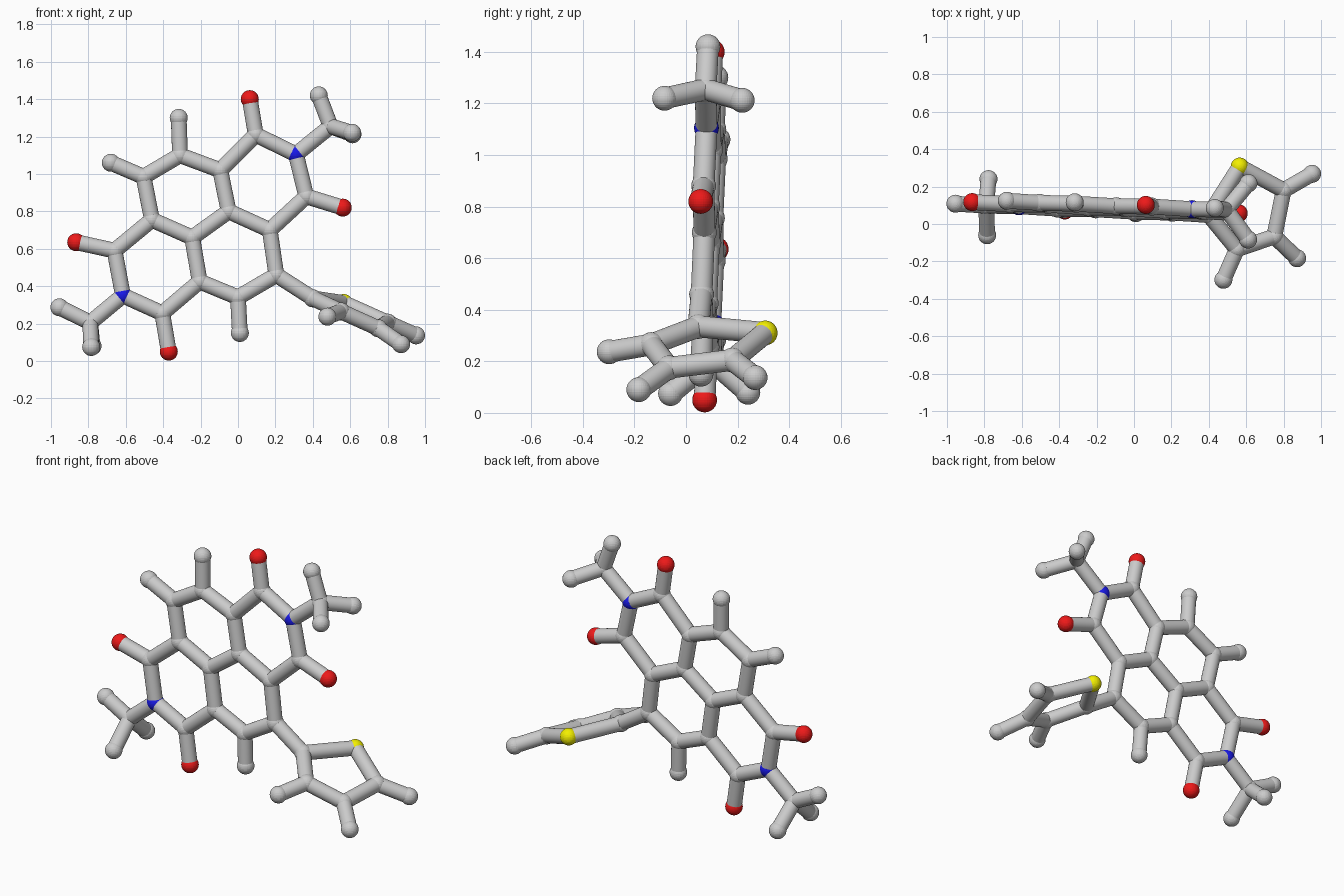
import bpy
from mathutils import Vector

if "Cube" in bpy.data.objects:
    bpy.data.objects.remove(bpy.data.objects["Cube"])

ATOM_R, BOND_R = 0.048, 0.042


def colour(name, rgb):
    m = bpy.data.materials.new(name)
    m.diffuse_color = (*rgb, 1)
    m.use_nodes = True
    m.node_tree.nodes["Principled BSDF"].inputs["Base Color"].default_value = m.diffuse_color
    return m


KINDS = {
    "C": ("carbon_atom", None),
    "H": ("hydrogen_atom", None),
    "O": ("oxygen_atom", colour("red", (0.85, 0.01, 0.01))),
    "N": ("nitrogen_atom", colour("blue", (0.01, 0.01, 0.8))),
    "S": ("sulfur_atom", colour("yellow", (0.9, 0.87, 0.0))),
}

# Atoms of the flat fused-ring core, as (x, z) in a slightly tilted plane
core = {
    "C1": (0.095, 1.21), "N1": (0.31, 1.105), "C2": (0.365, 0.88),
    "C3": (0.17, 0.70), "C4": (-0.05, 0.80), "C5": (-0.095, 1.02),
    "C6": (-0.31, 1.10), "C7": (-0.505, 0.985), "C8": (-0.46, 0.755),
    "C9": (-0.245, 0.66), "C10": (-0.205, 0.425), "C11": (0.0, 0.34),
    "C12": (0.205, 0.46), "C13": (-0.66, 0.59), "N2": (-0.615, 0.35),
    "C14": (-0.405, 0.255),
    "O1": (0.063, 1.40), "O2": (0.56, 0.82),
    "O13": (-0.865, 0.635), "O14": (-0.37, 0.05),
    "H6": (-0.317, 1.30), "H7": (-0.68, 1.06), "H11": (0.01, 0.15),
    "C15": (0.495, 1.255), "H15": (0.432, 1.42),
    "C16": (-0.79, 0.205), "H16": (-0.955, 0.287),
}
pos = {k: Vector((x, 0.053 - 0.047 * x + 0.037 * z, z)) for k, (x, z) in core.items()}

# Out-of-plane methyl hydrogens and the twisted five-membered ring
spatial = {
    "H15a": (0.61, -0.083, 1.22), "H15b": (0.612, 0.218, 1.212),
    "H16a": (-0.785, -0.06, 0.075), "H16b": (-0.778, 0.24, 0.08),
    "C20": (0.40, 0.048, 0.335), "S21": (0.565, 0.307, 0.31),
    "C22": (0.80, 0.18, 0.205), "C23": (0.75, -0.067, 0.175),
    "C24": (0.55, -0.135, 0.265),
    "H22": (0.952, 0.268, 0.137), "H23": (0.872, -0.183, 0.09),
    "H24": (0.478, -0.298, 0.237),
}
pos.update({k: Vector(v) for k, v in spatial.items()})

# Bonds, written as chains of neighbouring atoms
chains = [
    "C1 N1 C2 C3 C4 C5 C1", "C5 C6 C7 C8 C9 C4", "C9 C10 C11 C12 C3",
    "C8 C13 N2 C14 C10",
    "C1 O1", "C2 O2", "C13 O13", "C14 O14", "C6 H6", "C7 H7", "C11 H11",
    "N1 C15 H15", "H15a C15 H15b", "N2 C16 H16", "H16a C16 H16b",
    "C12 C20 S21 C22 C23 C24 C20", "C22 H22", "C23 H23", "C24 H24",
]


def add_atom(key, p):
    name, mat = KINDS[key[0]]
    bpy.ops.mesh.primitive_uv_sphere_add(segments=32, ring_count=16,
                                         radius=ATOM_R, location=p)
    ob = bpy.context.object
    ob.name = f"{name}_{key[1:]}"
    if mat:
        ob.data.materials.append(mat)


def add_bond(a, b):
    d = pos[b] - pos[a]
    bpy.ops.mesh.primitive_cylinder_add(vertices=32, radius=BOND_R, depth=d.length,
                                        location=(pos[a] + pos[b]) / 2)
    ob = bpy.context.object
    ob.rotation_euler = d.to_track_quat("Z", "Y").to_euler()
    ob.name = f"bond_{a}_{b}"
    bpy.ops.object.shade_smooth_by_angle()


for key, p in pos.items():
    add_atom(key, p)
for chain in chains:
    names = chain.split()
    for a, b in zip(names, names[1:]):
        add_bond(a, b)
